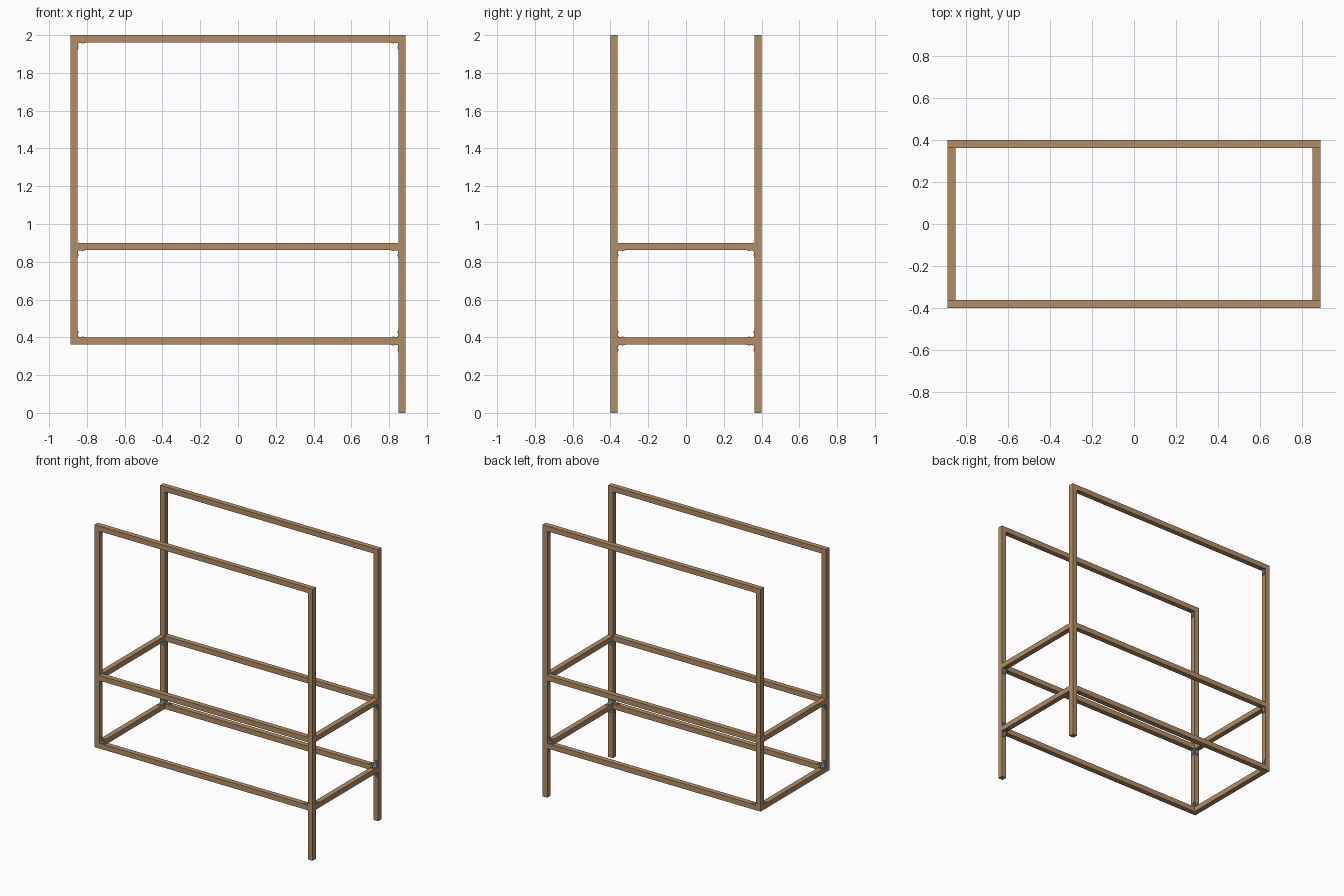
import bpy, bmesh, math
from mathutils import Vector, Matrix

if "Cube" in bpy.data.objects:
    bpy.data.objects.remove(bpy.data.objects["Cube"])

T = 0.038                # timber thickness
X, Y = 0.888, 0.40       # outer half sizes
XC, YC = X - T / 2, Y - T / 2
LOW, MID, TOP = 0.40, 0.90, 2.0   # top faces of the rails


def material(name, rgb):
    m = bpy.data.materials.new(name)
    m.diffuse_color = (*rgb, 1)
    m.use_nodes = True
    m.node_tree.nodes["Principled BSDF"].inputs["Base Color"].default_value = m.diffuse_color
    return m


WOOD = material("wood", (0.45, 0.27, 0.13))
STEEL = material("steel", (0.24, 0.27, 0.31))


def finish(bm, name, mat):
    bmesh.ops.recalc_face_normals(bm, faces=bm.faces)
    me = bpy.data.meshes.new(name)
    bm.to_mesh(me)
    bm.free()
    me.materials.append(mat)
    ob = bpy.data.objects.new(name, me)
    bpy.context.collection.objects.link(ob)
    return ob


def beam(name, lo, hi):
    lo, hi = Vector(lo), Vector(hi)
    bm = bmesh.new()
    bmesh.ops.create_cube(bm, size=1, matrix=Matrix.Translation((lo + hi) / 2)
                          @ Matrix.Diagonal((*(hi - lo), 1)))
    return finish(bm, name, WOOD)


def bracket(name, corner, along, up):
    """Angle bracket in an inner corner: one leg runs along a rail, one on a post."""
    leg, th, wide, r = 0.042, 0.003, 0.026, 0.006
    along, up = Vector(along), Vector((0, 0, up))
    side = along.cross(up)
    rot = Matrix((along, up, side)).transposed().to_4x4()
    bm = bmesh.new()
    # L profile with a rounded inner corner
    c = th + r
    pts = [(0, 0), (leg, 0), (leg, th)]
    pts += [(c - r * math.sin(a), c - r * math.cos(a))
            for a in (i * math.pi / 8 for i in range(5))]
    pts += [(th, leg), (0, leg)]
    f = bm.faces.new([bm.verts.new((u, v, -wide / 2)) for u, v in pts])
    ext = bmesh.ops.extrude_face_region(bm, geom=[f])["geom"]
    bmesh.ops.translate(bm, vec=(0, 0, wide),
                        verts=[v for v in ext if isinstance(v, bmesh.types.BMVert)])
    # screw heads, two per leg
    for s in (-0.006, 0.006):
        for pos, turn in (((0.028, th + 0.001, s), Matrix.Rotation(math.pi / 2, 4, 'X')),
                          ((th + 0.001, 0.028, s), Matrix.Rotation(math.pi / 2, 4, 'Y'))):
            bmesh.ops.create_cone(bm, cap_ends=True, segments=10, radius1=0.0045,
                                  radius2=0.0045, depth=0.003,
                                  matrix=Matrix.Translation(pos) @ turn)
    bm.transform(Matrix.Translation(corner) @ rot)
    finish(bm, name, STEEL)


# Posts: the right pair reach the ground, the left pair stop at the low rail
for sx, xn in ((-1, "left"), (1, "right")):
    for sy, yn in ((-1, "front"), (1, "back")):
        z0 = 0 if sx > 0 else LOW - T
        beam(f"{yn}_{xn}_post", (sx * XC - T / 2, sy * YC - T / 2, z0),
             (sx * XC + T / 2, sy * YC + T / 2, TOP))

# Long rails on the front and back
for sy, yn in ((-1, "front"), (1, "back")):
    for z, zn in ((LOW, "low"), (MID, "middle"), (TOP, "top")):
        beam(f"{yn}_{zn}_rail", (-X + T, sy * YC - T / 2, z - T),
             (X - T, sy * YC + T / 2, z))

# Short end rails
for sx, xn in ((-1, "left"), (1, "right")):
    for z, zn in ((LOW, "low"), (MID, "middle")):
        beam(f"{xn}_{zn}_end_rail", (sx * XC - T / 2, -Y + T, z - T),
             (sx * XC + T / 2, Y - T, z))

# Corner brackets: under top and middle rails, above low rails, under low rails on the legs
for sx, xn in ((-1, "left"), (1, "right")):
    for sy, yn in ((-1, "front"), (1, "back")):
        spots = [("top", TOP - T, -1), ("middle", MID - T, -1), ("low", LOW, 1)]
        if sx > 0:
            spots.append(("leg", LOW - T, -1))
        for zn, z, up in spots:
            bracket(f"{yn}_{xn}_{zn}_bracket", (sx * (X - T), sy * YC, z), (-sx, 0, 0), up)
            if zn != "top":
                bracket(f"{yn}_{xn}_{zn}_end_bracket", (sx * XC, sy * (Y - T), z),
                        (0, -sy, 0), up)
